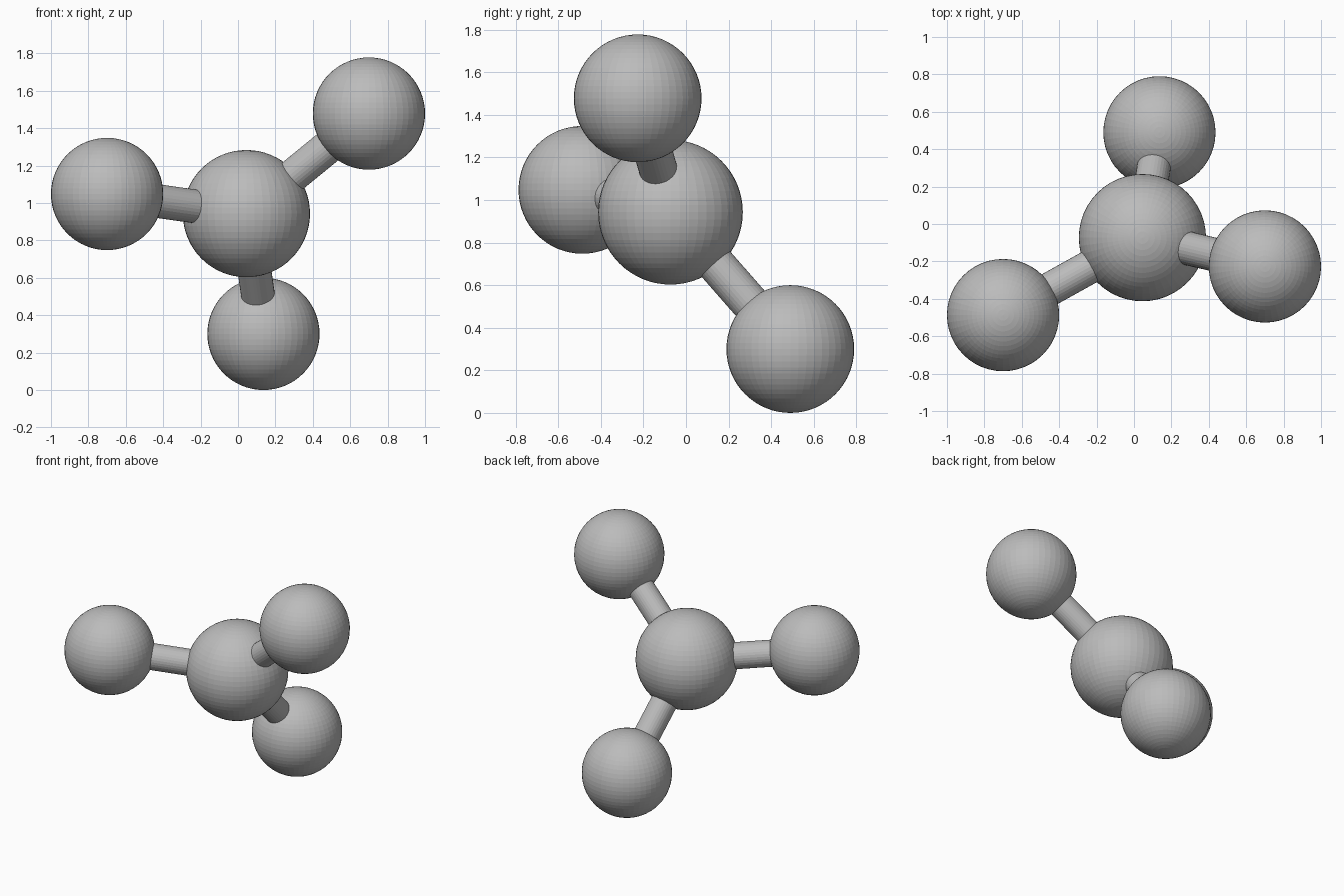
import bpy
from mathutils import Vector

cube = bpy.data.objects.get("Cube")
if cube:
    bpy.data.objects.remove(cube, do_unlink=True)

# One grey for every part
grey = bpy.data.materials.new("mid grey")
grey.use_nodes = True
colour = (0.5, 0.5, 0.5, 1)
grey.diffuse_color = colour
grey.node_tree.nodes["Principled BSDF"].inputs["Base Color"].default_value = colour


def finish(name):
    obj = bpy.context.object
    obj.name = name
    obj.data.materials.append(grey)
    return obj


def ball(name, centre, radius):
    bpy.ops.mesh.primitive_uv_sphere_add(segments=48, ring_count=32, radius=radius, location=centre)
    return finish(name)


def rod(name, start, end, radius):
    axis = end - start
    bpy.ops.mesh.primitive_cylinder_add(vertices=32, radius=radius, depth=axis.length,
                                        location=(start + end) / 2)
    obj = finish(name)
    obj.rotation_euler = axis.to_track_quat("Z", "Y").to_euler()
    return obj


# Central ball
centre = Vector((0.045, -0.073, 0.943))
ball("centre_ball", centre, 0.34)

# Outer balls, each joined to the centre by a rod
outer = {
    "right": Vector((-0.70, -0.487, 1.048)),
    "left": Vector((0.70, -0.227, 1.478)),
    "back": Vector((0.136, 0.49, 0.30)),
}
for side, position in outer.items():
    ball(side + "_ball", position, 0.30)
    rod(side + "_rod", centre, position, 0.09)
